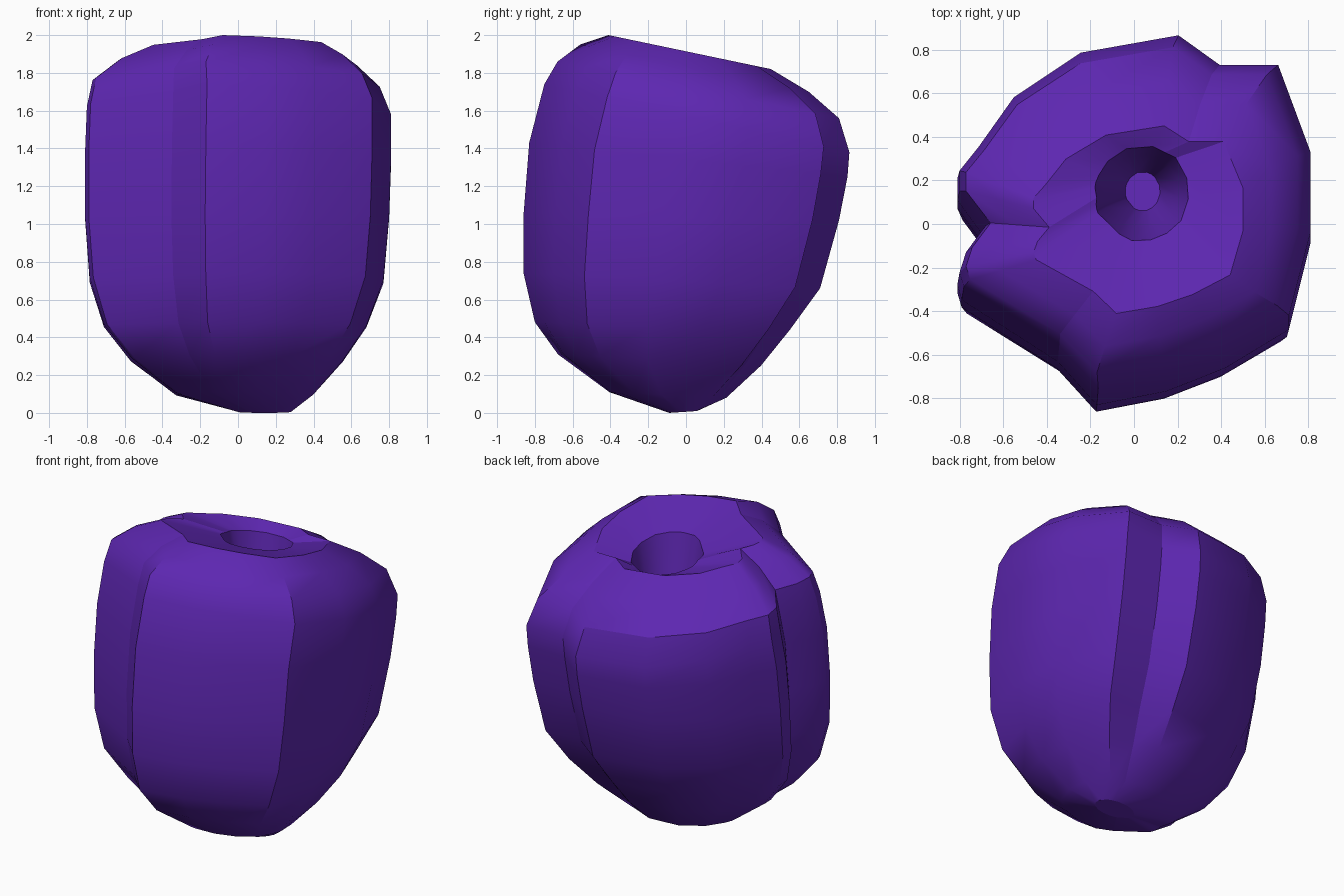
import bpy, bmesh, math

cube = bpy.data.objects.get("Cube")
if cube:
    bpy.data.objects.remove(cube, do_unlink=True)

# single deep violet colour
violet = bpy.data.materials.new("deep_violet")
violet.use_nodes = True
COLOUR = (0.11, 0.02, 0.44, 1)
violet.diffuse_color = COLOUR
bsdf = next(n for n in violet.node_tree.nodes if n.type == 'BSDF_PRINCIPLED')
bsdf.inputs["Base Color"].default_value = COLOUR
bsdf.inputs["Roughness"].default_value = 0.7

# plan outline of the wrapped petals, counter-clockwise from the front ridge
OUTLINE = [(-.17, -.865), (.15, -.80), (.42, -.69), (.71, -.51), (.81, -.10),
           (.81, .29), (.66, .72), (.39, .72), (.20, .865), (-.25, .78),
           (-.56, .56), (-.72, .32), (-.81, .20), (-.81, .10), (-.69, -.07),
           (-.78, -.20), (-.81, -.30), (-.79, -.37), (-.35, -.66)]
N = len(OUTLINE)

# rings: front y, back y, right x, left x, front z, back z, roundness
RINGS = [(-.09, .06, 0.0, .28, 0.0, .01, .9),
         (-.41, .22, -.33, .40, .11, .08, .7),
         (-.68, .40, -.57, .56, .31, .25, .2),
         (-.80, .55, -.71, .68, .48, .44, 0),
         (-.86, .71, -.785, .77, .74, .66, 0),
         (-.86, .81, -.81, .80, 1.05, 1.02, 0),
         (-.83, .855, -.81, .81, 1.43, 1.25, 0),
         (-.75, .865, -.80, .81, 1.74, 1.38, 0),
         (-.68, .81, -.77, .75, 1.86, 1.56, 0),
         (-.56, .65, -.63, .63, 1.95, 1.70, 0),
         (-.41, .45, -.46, .50, 2.0, 1.82, 0),
         (-.08, .36, -.18, .25, 1.88, 1.78, .75)]
HOLLOW = [RINGS[-1],
          (-.03, .32, -.14, .21, 1.65, 1.58, .9),
          (.06, .24, -.04, .12, 1.25, 1.22, 1)]


def ring_point(ring, col):
    yf, yb, xr, xl, zf, zb, rnd = ring
    u, v = OUTLINE[col % N]
    u, v = u / .81, v / .865
    a = math.atan2(v, u)
    u += (math.cos(a) - u) * rnd
    v += (math.sin(a) - v) * rnd
    t = (v + 1) / 2
    return ((xr + xl) / 2 + u * (xl - xr) / 2, yf + t * (yb - yf), zf + t * (zb - zf))


def finish(name, bm):
    mesh = bpy.data.meshes.new(name)
    bm.to_mesh(mesh)
    bm.free()
    mesh.materials.append(violet)
    ob = bpy.data.objects.new(name, mesh)
    bpy.context.collection.objects.link(ob)
    bpy.ops.object.select_all(action='DESELECT')
    ob.select_set(True)
    bpy.context.view_layer.objects.active = ob
    bpy.ops.object.shade_smooth_by_angle(angle=math.radians(32))
    return ob


def loft(name, rings, first, last, cap=False):
    """Skin the chosen outline columns through a stack of rings."""
    bm = bmesh.new()
    grid = [[bm.verts.new(ring_point(r, c)) for c in range(first, last + 1)] for r in rings]
    for low, high in zip(grid, grid[1:]):
        for i in range(last - first):
            bm.faces.new((low[i], low[i + 1], high[i + 1], high[i]))
    if cap:
        bm.faces.new(grid[-1][:-1])
    bmesh.ops.remove_doubles(bm, verts=bm.verts, dist=1e-5)
    return finish(name, bm)


# three petals, each ending at the groove where the next one tucks under
loft("front_petal", RINGS, -1, 7)
loft("back_petal", RINGS, 7, 14)
loft("side_petal", RINGS, 14, 18)

# hollow in the crown
loft("crown_hollow", HOLLOW, 0, N, cap=True)

# small plate closing the bottom
bm = bmesh.new()
bm.faces.new([bm.verts.new(ring_point(RINGS[0], c)) for c in reversed(range(N))])
finish("bottom_plate", bm)
